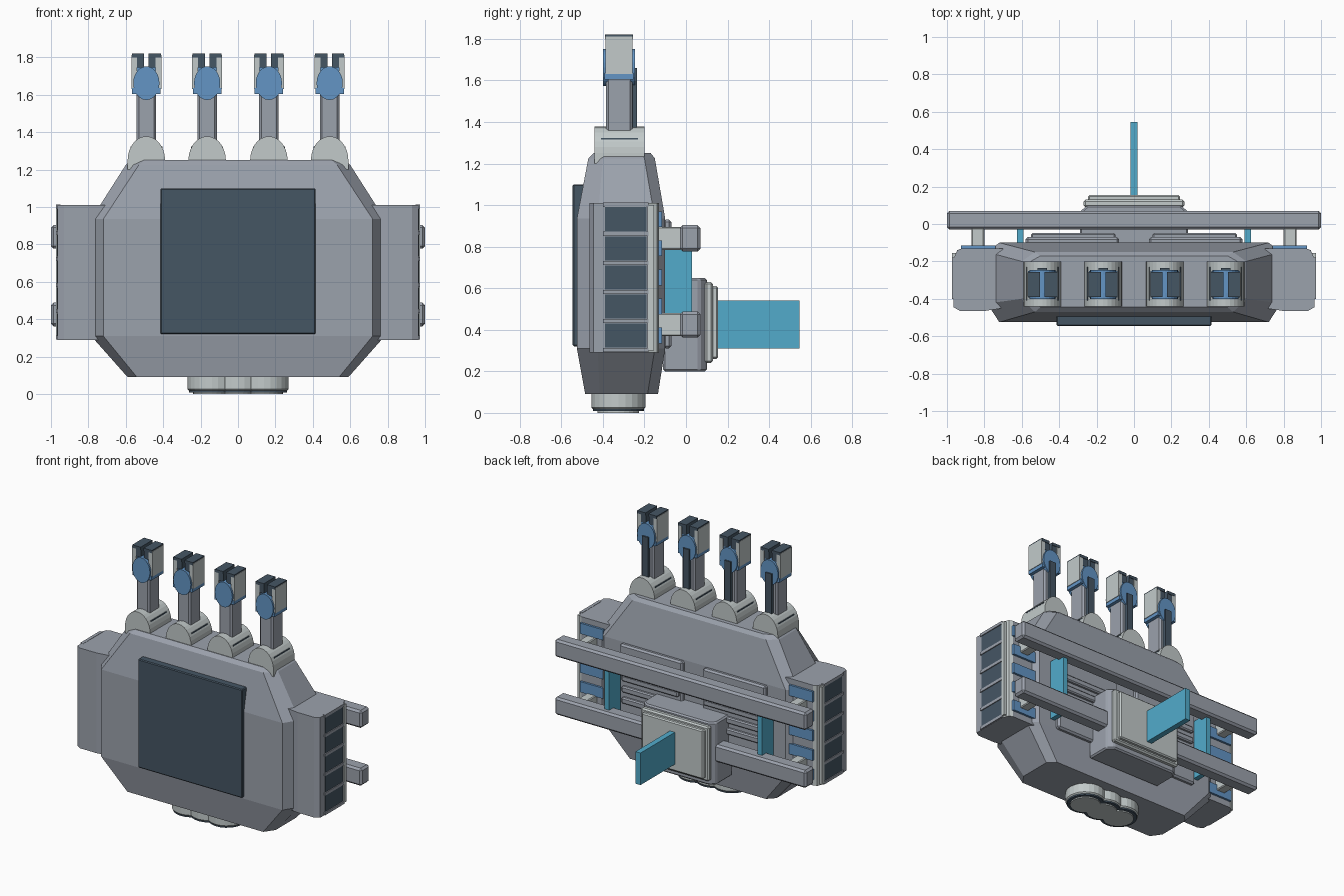
import bpy, bmesh, math
from mathutils import Vector

if "Cube" in bpy.data.objects:
    bpy.data.objects.remove(bpy.data.objects["Cube"])


def material(name, rgb):
    m = bpy.data.materials.new(name)
    m.diffuse_color = (*rgb, 1)
    m.use_nodes = True
    m.node_tree.nodes["Principled BSDF"].inputs["Base Color"].default_value = m.diffuse_color
    return m


GREY = material("hull grey", (0.33, 0.36, 0.415))
LIGHT = material("light grey", (0.54, 0.59, 0.59))
DARK = material("dark slate", (0.06, 0.092, 0.127))
BLUE = material("joint blue", (0.125, 0.30, 0.56))
TEAL = material("teal", (0.085, 0.41, 0.60))


def loft(name, rings, mats, bevel=0.0, rule=None):
    """Closed skin over a list of equal-length point rings."""
    bm = bmesh.new()
    vs = [[bm.verts.new(p) for p in r] for r in rings]
    n = len(vs[0])
    for a, b in zip(vs, vs[1:]):
        for i in range(n):
            bm.faces.new((a[i], a[(i + 1) % n], b[(i + 1) % n], b[i]))
    bm.faces.new(vs[0])
    bm.faces.new(vs[-1])
    bmesh.ops.recalc_face_normals(bm, faces=bm.faces)
    if rule:
        for f in bm.faces:
            f.normal_update()
            f.material_index = rule(f.normal, f.calc_center_median())
    me = bpy.data.meshes.new(name)
    bm.to_mesh(me)
    bm.free()
    for m in mats:
        me.materials.append(m)
    ob = bpy.data.objects.new(name, me)
    bpy.context.collection.objects.link(ob)
    if bevel:
        mod = ob.modifiers.new("bevel", 'BEVEL')
        mod.width = bevel
        mod.segments = 1
        mod.limit_method = 'ANGLE'
    return ob


def prism(name, pts, axis, a, b, mat, bevel=0.0, rule=None):
    """Extrude a 2D outline along one axis; the outline uses the other two axes in order."""
    def put(p, t):
        c = list(p)
        c.insert(axis, t)
        return Vector(c)
    mats = mat if isinstance(mat, list) else [mat]
    return loft(name, [[put(p, t) for p in pts] for t in (a, b)], mats, bevel, rule)


def box(name, x, y, z, mat, bevel=0.0, rule=None):
    pts = [(x[0], y[0]), (x[1], y[0]), (x[1], y[1]), (x[0], y[1])]
    return prism(name, pts, 2, z[0], z[1], mat, bevel, rule)


def span(s, a, b):
    return (min(s * a, s * b), max(s * a, s * b))


def ellipse(cx, cy, rx, ry, n=24):
    return [(cx + rx * math.cos(2 * math.pi * i / n), cy + ry * math.sin(2 * math.pi * i / n))
            for i in range(n)]


# Main hull: chamfered cross-sections stacked along z
def hull_ring(z, hx, yf, yb, cx, cf, cb):
    return [Vector((x, y, z)) for x, y in (
        (-hx + cx, yf), (hx - cx, yf), (hx, yf + cf), (hx, yb - cb),
        (hx - cx, yb), (-hx + cx, yb), (-hx, yb - cb), (-hx, yf + cf))]


loft("hull", [hull_ring(*r) for r in (
    (0.09, 0.59, -0.485, -0.135, 0.05, 0.07, 0.05),
    (0.31, 0.785, -0.525, -0.10, 0.065, 0.10, 0.05),
    (0.935, 0.785, -0.525, -0.10, 0.065, 0.10, 0.05),
    (1.225, 0.60, -0.47, -0.15, 0.07, 0.07, 0.05),
    (1.25, 0.57, -0.445, -0.17, 0.07, 0.06, 0.04))], [GREY])
box("front_screen", (-0.415, 0.415), (-0.545, -0.46), (0.32, 1.10), DARK, 0.006)

# Thrusters under the hull
for i in (-1, 0, 1):
    x, y = 0.14 * i, -0.325
    prism("thruster_body", ellipse(x, y, 0.13, 0.13), 2, 0.018, 0.12, LIGHT, 0.008)
    prism("thruster_rim", ellipse(x, y, 0.122, 0.122), 2, 0.008, 0.03, DARK)
    prism("thruster_disc", ellipse(x, y, 0.10, 0.10), 2, 0.0, 0.02, LIGHT)

# Side pods with windows and rear vents
for s in (-1, 1):
    outline = [(0.70, -0.45), (0.80, -0.465), (0.93, -0.465), (0.965, -0.445),
               (0.965, -0.185), (0.945, -0.14), (0.92, -0.13), (0.70, -0.13)]
    prism("side_pod", [(s * x, y) for x, y in outline], 2, 0.29, 1.01, [GREY, LIGHT],
          rule=lambda n, c: int(abs(n.x) > 0.3 and n.y > 0.3))
    for k in range(5):
        z = 0.372 + 0.14 * k
        box("pod_window", span(s, 0.95, 0.969), (-0.39, -0.19), (z - 0.058, z + 0.058), DARK)
        box("pod_vent", span(s, 0.74, 0.925), (-0.15, -0.115), (z - 0.038, z + 0.038), BLUE)
    for k in range(6):
        z = 0.302 + 0.14 * k
        box("pod_rib", span(s, 0.95, 0.973), (-0.40, -0.18), (z - 0.01, z + 0.01), GREY)
    box("pod_trim", span(s, 0.95, 0.973), (-0.185, -0.155), (0.30, 1.0), LIGHT)

    # Rear panels with slats
    box("rear_panel", span(s, 0.08, 0.58), (-0.11, -0.07), (0.31, 0.93), GREY, 0.012)
    for z in (0.54, 0.62, 0.70):
        box("rear_slat", span(s, 0.10, 0.55), (-0.08, -0.048), (z - 0.022, z + 0.022), GREY, 0.008)

    # Teal posts and pegs carrying the rails
    box("rail_post", span(s, 0.59, 0.625), (-0.11, 0.03), (0.37, 0.80), TEAL)
    for z in (0.425, 0.84):
        box("rail_peg", span(s, 0.80, 0.87), (-0.14, -0.02), (z - 0.055, z + 0.055), LIGHT, 0.006)

# Rear rails
for z in (0.425, 0.84):
    box("rear_rail", (-1.0, 1.0), (-0.03, 0.07), (z - 0.063, z + 0.063), GREY, 0.014)

# Rear centre block, cover plate and fin
prism("rear_block", [(-0.29, -0.11), (0.29, -0.11), (0.29, 0.065), (0.25, 0.10),
                     (-0.25, 0.10), (-0.29, 0.065)], 2, 0.20, 0.65, GREY, 0.01)
box("cover_rim", (-0.27, 0.27), (0.09, 0.13), (0.24, 0.63), LIGHT, 0.01)
box("cover_plate", (-0.245, 0.245), (0.12, 0.155), (0.26, 0.61), LIGHT, 0.008)
box("rear_fin", (-0.02, 0.02), (0.14, 0.545), (0.31, 0.54), TEAL)

# Four upright arms along the top
for cx in (-0.49, -0.165, 0.165, 0.49):
    arch = [(cx + 0.1 * math.cos(math.pi * i / 14), 1.25 + 0.128 * math.sin(math.pi * i / 14))
            for i in range(15)]
    prism("arm_base", [(cx + 0.1, 1.2)] + arch + [(cx - 0.1, 1.2)], 1, -0.44, -0.20, LIGHT)
    box("arm_base_seam", (cx - 0.086, cx + 0.086), (-0.41, -0.23), (1.316, 1.324), DARK)
    box("arm_shaft", (cx - 0.052, cx + 0.052), (-0.385, -0.258), (1.33, 1.64), GREY, 0.012)
    box("arm_back_bar", (cx - 0.025, cx + 0.025), (-0.27, -0.235), (1.35, 1.66), DARK)
    # Arm head: blue core, split light shell with dark caps
    box("head_core", (cx - 0.076, cx + 0.076), (-0.392, -0.252), (1.605, 1.635), BLUE)
    box("head_block", (cx - 0.06, cx + 0.06), (-0.375, -0.262), (1.63, 1.75), BLUE)
    for s in (-1, 1):
        x0, x1 = sorted((cx + s * 0.05, cx + s * 0.08))
        box("head_shell", (x0, x1), (-0.387, -0.258), (1.63, 1.812), LIGHT)
        x0, x1 = sorted((cx + s * 0.012, cx + s * 0.052))
        box("head_grip", (x0, x1), (-0.385, -0.26), (1.745, 1.80), DARK)
        x0, x1 = sorted((cx + s * 0.012, cx + s * 0.078))
        box("head_cap", (x0, x1), (-0.389, -0.256), (1.80, 1.82), DARK)
    prism("joint_disc_front", ellipse(cx, 1.662, 0.07, 0.09), 1, -0.40, -0.37, BLUE)
    prism("joint_disc_back", ellipse(cx, 1.662, 0.07, 0.09), 1, -0.27, -0.245, BLUE)
